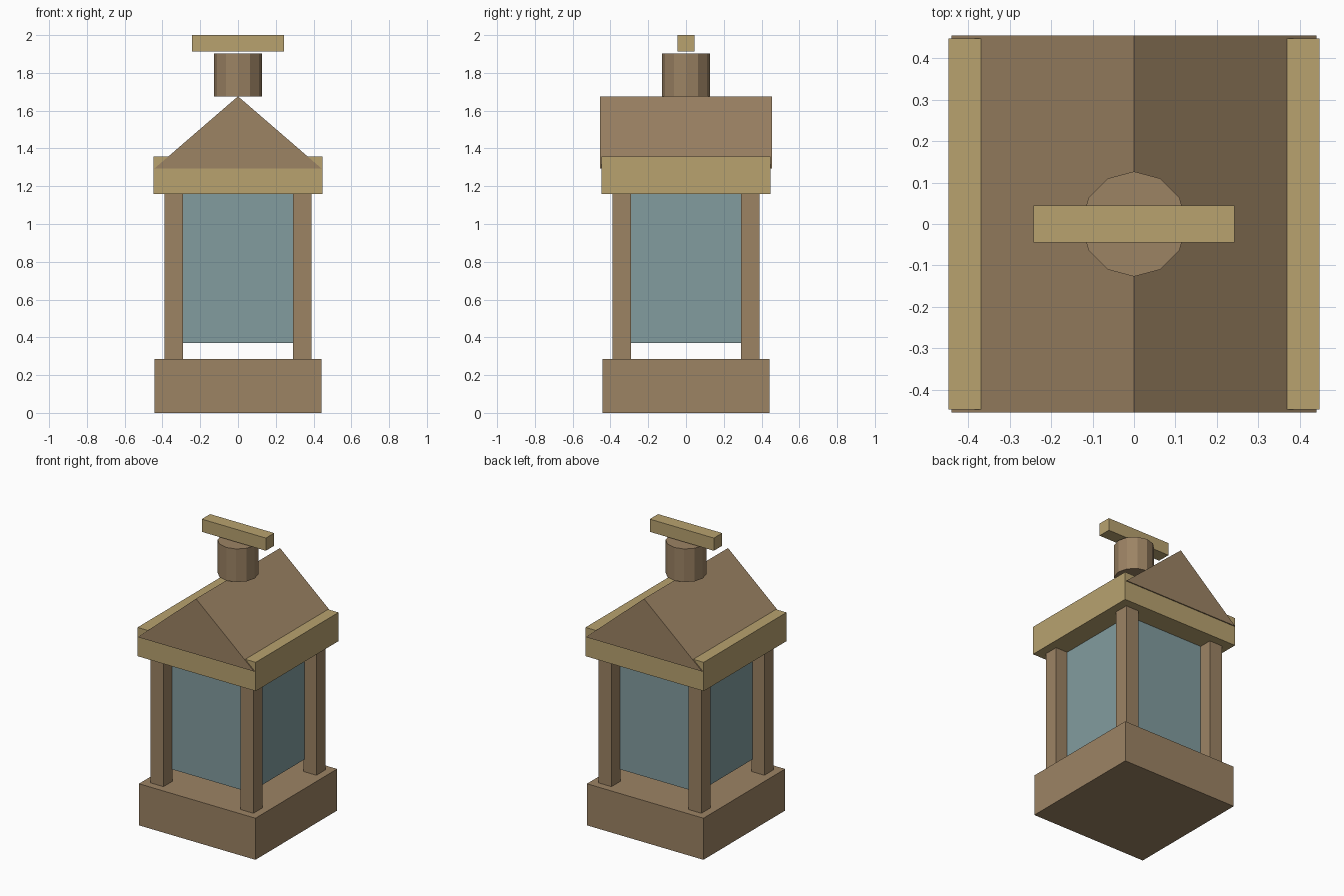
import bpy
import bmesh
import math

if "Cube" in bpy.data.objects:
    bpy.data.objects.remove(bpy.data.objects["Cube"])


def material(name, rgb):
    m = bpy.data.materials.new(name)
    m.diffuse_color = (*rgb, 1.0)
    m.use_nodes = True
    m.node_tree.nodes["Principled BSDF"].inputs["Base Color"].default_value = m.diffuse_color
    return m


BROWN = material("brown_wood", (0.333, 0.227, 0.127))
GOLD = material("tan_trim", (0.479, 0.361, 0.159))
GLASS = material("blue_grey_glass", (0.223, 0.332, 0.347))


def finish(name, bm, mat):
    bmesh.ops.recalc_face_normals(bm, faces=bm.faces)
    mesh = bpy.data.meshes.new(name)
    bm.to_mesh(mesh)
    bm.free()
    mesh.materials.append(mat)
    ob = bpy.data.objects.new(name, mesh)
    bpy.context.collection.objects.link(ob)
    return ob


def box(name, hx, hy, z0, z1, mat, x=0.0, y=0.0):
    """Box from half widths, height range and centre."""
    bm = bmesh.new()
    bmesh.ops.create_cube(bm, size=1)
    for v in bm.verts:
        v.co = (x + v.co.x * 2 * hx, y + v.co.y * 2 * hy,
                z0 + (v.co.z + 0.5) * (z1 - z0))
    return finish(name, bm, mat)


def extrude_profile(name, points, offset, mat):
    """Closed profile extruded into a solid."""
    bm = bmesh.new()
    face = bm.faces.new([bm.verts.new(p) for p in points])
    res = bmesh.ops.extrude_face_region(bm, geom=[face], use_keep_orig=True)
    verts = [g for g in res["geom"] if isinstance(g, bmesh.types.BMVert)]
    bmesh.ops.translate(bm, verts=verts, vec=offset)
    return finish(name, bm, mat)


# Base, glass body and the trim band under the roof
box("base", 0.442, 0.442, 0.0, 0.285, BROWN)
box("glass_body", 0.30, 0.30, 0.37, 1.20, GLASS)
box("trim_band", 0.448, 0.448, 1.16, 1.357, GOLD)

# Four corner posts
for sx, side in ((-1, "left"), (1, "right")):
    for sy, end in ((-1, "front"), (1, "back")):
        box(f"{end}_{side}_post", 0.049, 0.049, 0.28, 1.17, BROWN,
            sx * 0.341, sy * 0.341)

# Gable roof with its ridge along y
extrude_profile("gable_roof",
                [(-0.441, -0.455, 1.295), (0.441, -0.455, 1.295),
                 (0.0, -0.455, 1.676)],
                (0, 0.91, 0), BROWN)

# Twelve-sided chimney
ring = [(0.127 * math.cos(i * math.tau / 12),
         0.127 * math.sin(i * math.tau / 12), 1.675) for i in range(12)]
extrude_profile("chimney", ring, (0, 0, 0.227), BROWN)

# Carrying bar floating just above the chimney
box("top_bar", 0.243, 0.045, 1.913, 2.0, GOLD)
